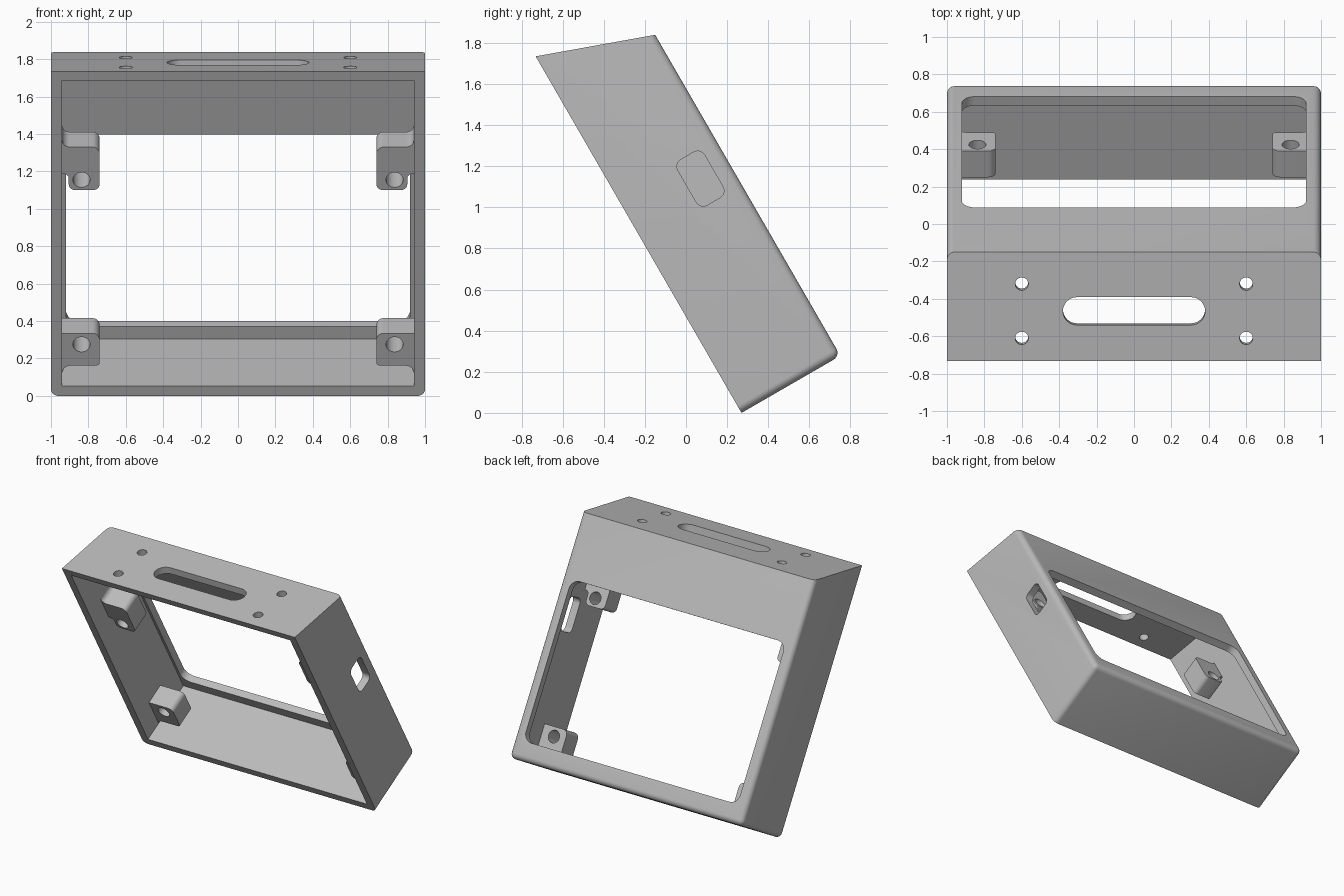
import bpy, bmesh, math
from mathutils import Vector, Matrix

cube = bpy.data.objects.get("Cube")
if cube:
    bpy.data.objects.remove(cube, do_unlink=True)

grey = bpy.data.materials.new("plain_grey")
grey.use_nodes = True
colour = (0.5, 0.5, 0.5, 1)
grey.diffuse_color = colour
grey.node_tree.nodes["Principled BSDF"].inputs["Base Color"].default_value = colour

# The housing is built upright, then leaned back
LEAN = Matrix.Translation((0, 0.27, 0)) @ Matrix.Rotation(math.radians(30), 4, "X")
WALL, BACK, DEPTH = 0.94, 0.5, 0.556
HEIGHT, BACK_HEIGHT = 2.003, 1.803
SLOPE = math.atan2(HEIGHT - BACK_HEIGHT, DEPTH)


def rounded(corners, steps=8):
    """Outline from (u, v, radius) right-angled corners."""
    out = []
    for i, (u, v, r) in enumerate(corners):
        p = Vector((u, v))
        if not r:
            out.append(p)
            continue
        a = (Vector(corners[i - 1][:2]) - p).normalized() * r
        b = (Vector(corners[(i + 1) % len(corners)][:2]) - p).normalized() * r
        for k in range(steps + 1):
            t = math.pi / 2 * k / steps
            out.append(p + a + b - b * math.cos(t) - a * math.sin(t))
    return out


def round_rect(cu, cv, hu, hv, r):
    r = min(r, min(hu, hv) * 0.999)
    return rounded([(cu + a * hu, cv + b * hv, r)
                    for a, b in ((-1, -1), (1, -1), (1, 1), (-1, 1))])


def prism(name, outline, start, end, axis):
    """Extrude a 2D outline along the given axis."""
    place = {"X": lambda p, d: (d, p[0], p[1]),
             "Y": lambda p, d: (p[0], d, p[1]),
             "Z": lambda p, d: (p[0], p[1], d)}[axis]
    bm = bmesh.new()
    face = bm.faces.new([bm.verts.new(place(p, start)) for p in outline])
    grown = bmesh.ops.extrude_face_region(bm, geom=[face])["geom"]
    shift = Vector(place((0, 0), end - start))
    bmesh.ops.translate(bm, vec=shift,
                        verts=[g for g in grown if isinstance(g, bmesh.types.BMVert)])
    bmesh.ops.recalc_face_normals(bm, faces=bm.faces)
    mesh = bpy.data.meshes.new(name)
    bm.to_mesh(mesh)
    bm.free()
    mesh.materials.append(grey)
    obj = bpy.data.objects.new(name, mesh)
    bpy.context.collection.objects.link(obj)
    return obj


def select(obj):
    bpy.ops.object.select_all(action="DESELECT")
    obj.select_set(True)
    bpy.context.view_layer.objects.active = obj


def cut(target, cutter):
    cutter.hide_render = True
    mod = target.modifiers.new("cut", "BOOLEAN")
    mod.operation, mod.solver, mod.object = "DIFFERENCE", "EXACT", cutter
    select(target)
    bpy.ops.object.modifier_apply(modifier=mod.name)
    bpy.data.objects.remove(cutter, do_unlink=True)


def finish(obj):
    obj.data.transform(LEAN)
    select(obj)
    bpy.ops.object.shade_smooth_by_angle(angle=math.radians(30))


# Outer body, with soft edges meeting at the lower back corners
frame = prism("housing_frame", [(0, 0), (DEPTH, 0), (DEPTH, BACK_HEIGHT), (0, HEIGHT)],
              -1, 1, "X")
bm = bmesh.new()
bm.from_mesh(frame.data)
soft = [e for e in bm.edges if any(v.co.y > BACK and v.co.z < 0.1 for v in e.verts)]
bmesh.ops.bevel(bm, geom=soft, offset=0.04, segments=6, profile=0.5, affect="EDGES")
bm.to_mesh(frame.data)
bm.free()

# Open front cavity and back window
drop = math.tan(SLOPE)
cut(frame, prism("cavity", [(-0.1, 0.062), (BACK, 0.062), (BACK, 1.946 - BACK * drop),
                            (-0.1, 1.946 + 0.1 * drop)], -WALL, WALL, "X"))
cut(frame, prism("window", round_rect(0, 0.733, 0.92, 0.593, 0.07), 0.4, 0.7, "Y"))

# Port in one side wall
cut(frame, prism("port", round_rect(0.397, 1.087, 0.075, 0.128, 0.04), 0.85, 1.1, "X"))

# Slot and four screw holes square to the sloping top
top = Matrix.Translation((0, 0, HEIGHT)) @ Matrix.Rotation(-SLOPE, 4, "X")
openings = [round_rect(0, 0.27, 0.38, 0.076, 0.076)]
openings += [round_rect(x, y, 0.035, 0.035, 0.035) for x in (-0.6, 0.6) for y in (0.123, 0.418)]
for outline in openings:
    cutter = prism("top_opening", outline, -0.12, 0.1, "Z")
    cutter.data.transform(top)
    cut(frame, cutter)
finish(frame)

# Screw posts on the side walls, with fillets where they meet the wall
EMBED = 0.97
lower = [(EMBED, 0.05, 0), (WALL, 0.05, 0), (WALL, 0.1, 0.045), (0.74, 0.1, 0.02),
         (0.74, 0.3, 0.04), (EMBED, 0.3, 0)]
upper = [(EMBED, 1.5, 0), (WALL, 1.5, 0), (WALL, 1.45, 0.04), (0.74, 1.45, 0.04),
         (0.74, 1.184, 0.035), (0.905, 1.184, 0.035), (0.905, 1.285, 0.03), (EMBED, 1.285, 0)]
for side, sign in (("left", 1), ("right", -1)):
    for level, corners, hole in (("lower", lower, 0.231), ("upper", upper, 1.247)):
        outline = [(sign * p.x, p.y) for p in rounded(corners)]
        post = prism(f"{level}_{side}_screw_post", outline, 0.15, 0.312, "Y")
        cut(post, prism("screw_hole", round_rect(sign * 0.837, hole, 0.046, 0.046, 0.046),
                        0.1, 0.4, "Y"))
        finish(post)
